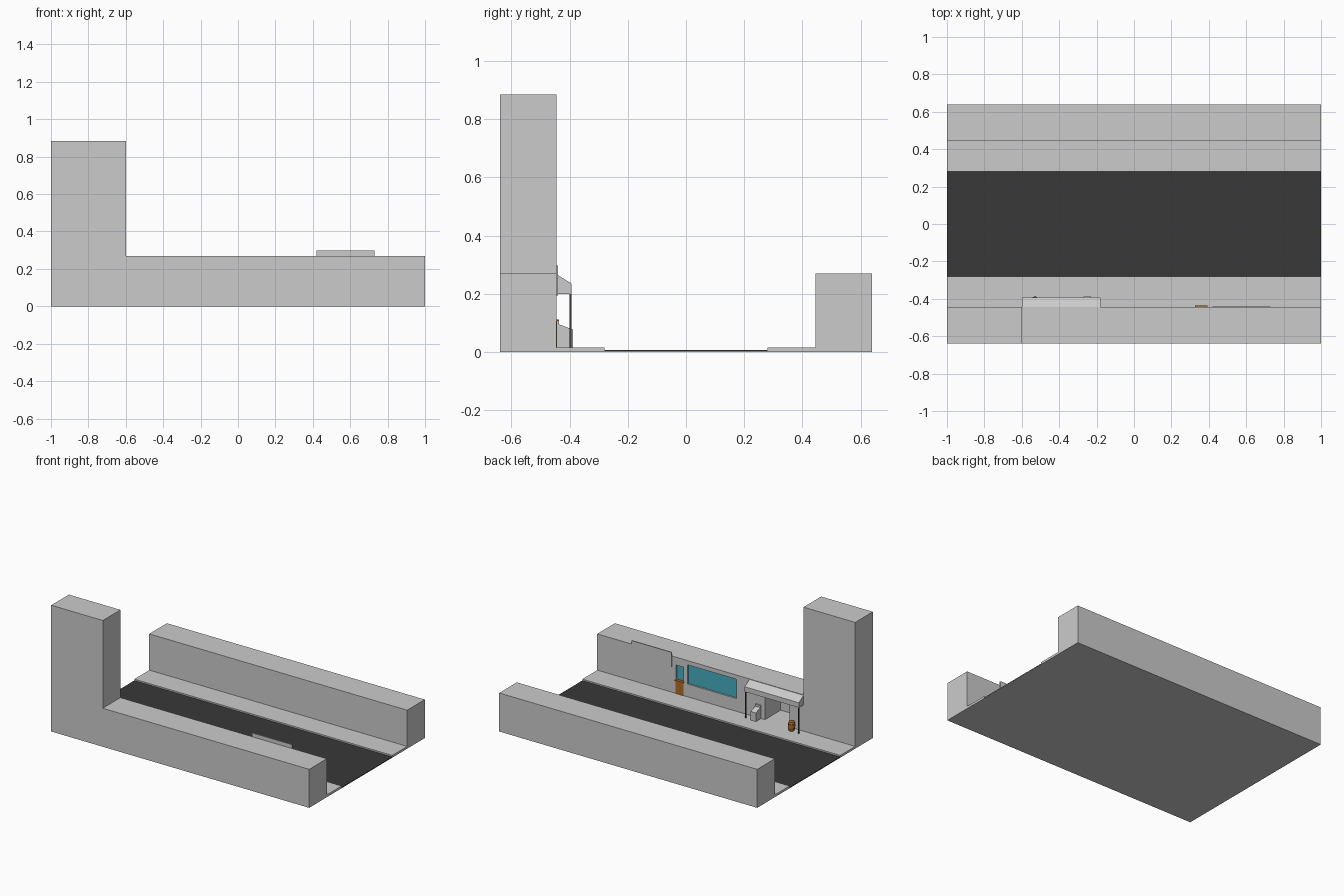
import bpy, bmesh, math

if "Cube" in bpy.data.objects:
    bpy.data.objects.remove(bpy.data.objects["Cube"])


def material(name, rgb):
    m = bpy.data.materials.new(name)
    m.diffuse_color = (*rgb, 1)
    m.use_nodes = True
    m.node_tree.nodes["Principled BSDF"].inputs["Base Color"].default_value = m.diffuse_color
    return m


ASPHALT = material("asphalt", (0.04, 0.04, 0.04))
GLASS = material("glass", (0.06, 0.42, 0.52))
WOOD = material("wood", (0.45, 0.15, 0.02))
IRON = material("iron", (0.05, 0.05, 0.05))


def finish(name, bm, mat=None):
    bmesh.ops.recalc_face_normals(bm, faces=bm.faces)
    me = bpy.data.meshes.new(name)
    bm.to_mesh(me)
    bm.free()
    ob = bpy.data.objects.new(name, me)
    bpy.context.collection.objects.link(ob)
    if mat:
        me.materials.append(mat)
    return ob


def prism(name, x0, x1, profile, mat=None):
    """Extrude a (y, z) profile along x."""
    bm = bmesh.new()
    face = bm.faces.new([bm.verts.new((x0, y, z)) for y, z in profile])
    ext = bmesh.ops.extrude_face_region(bm, geom=[face])
    verts = [v for v in ext["geom"] if isinstance(v, bmesh.types.BMVert)]
    bmesh.ops.translate(bm, verts=verts, vec=(x1 - x0, 0, 0))
    return finish(name, bm, mat)


def box(name, x, y, z, mat=None):
    return prism(name, x[0], x[1],
                 [(y[0], z[0]), (y[1], z[0]), (y[1], z[1]), (y[0], z[1])], mat)


def lathe(name, centre, profile, sides, mat):
    """Spin an (r, z) profile about a vertical axis."""
    bm = bmesh.new()
    rings = [[bm.verts.new((centre[0] + r * math.cos(2 * math.pi * i / sides),
                            centre[1] + r * math.sin(2 * math.pi * i / sides), z))
              for i in range(sides)] for r, z in profile]
    for a, b in zip(rings, rings[1:]):
        for i in range(sides):
            j = (i + 1) % sides
            bm.faces.new((a[i], a[j], b[j], b[i]))
    bm.faces.new(rings[0])
    bm.faces.new(rings[-1])
    return finish(name, bm, mat)


WALL = -0.445   # street face of the shop row
KERB = 0.016    # pavement height

# Ground, road and pavements
box("ground", (-1, 1), (-0.64, 0.64), (0, 0.003))
box("road", (-1, 1), (-0.28, 0.28), (0.003, 0.006), ASPHALT)
box("shop_pavement", (-1, 1), (-0.64, -0.28), (0.003, KERB))
box("far_pavement", (-1, 1), (0.28, 0.64), (0.003, KERB))

# Buildings
box("far_building", (-1, 1), (0.445, 0.64), (KERB, 0.27))
box("tower", (-1, -0.6), (-0.64, WALL), (KERB, 0.885))
shop = box("shop_building", (-0.6, 1), (-0.64, WALL), (KERB, 0.27))

# Openings cut into the shop: alcove, window, doorway
cutters = [
    box("alcove_cutter", (-0.49, -0.30), (-0.62, -0.40), (KERB - 0.01, 0.20)),
    box("window_cutter", (-0.08, 0.30), (-0.46, -0.40), (0.105, 0.24)),
    box("doorway_cutter", (0.33, 0.39), (-0.46, -0.40), (KERB - 0.01, 0.215)),
]
bpy.context.view_layer.objects.active = shop
for c in cutters:
    c.hide_render = True
    mod = shop.modifiers.new("opening", "BOOLEAN")
    mod.operation = "DIFFERENCE"
    mod.solver = "EXACT"
    mod.object = c
    bpy.ops.object.modifier_apply(modifier=mod.name)
    bpy.data.objects.remove(c)

# Window and half door with a ledge
box("window_glass", (-0.08, 0.30), (-0.461, -0.457), (0.105, 0.24), GLASS)
box("door_glass", (0.33, 0.39), (-0.461, -0.457), (0.11, 0.215), GLASS)
box("door_lower", (0.33, 0.39), (-0.46, -0.443), (KERB, 0.107), WOOD)
box("door_ledge", (0.327, 0.393), (-0.46, -0.436), (0.107, 0.112), WOOD)

# Sign board standing above the roof line
box("sign_board", (0.42, 0.73), (-0.447, -0.440), (0.195, 0.297))

# Awning and its posts
prism("awning", -0.6, -0.18,
      [(WALL, 0.20), (-0.393, 0.20), (-0.393, 0.235), (WALL, 0.267)])
for i, x in enumerate((-0.595, -0.185)):
    box(f"awning_post_{i}", (x - 0.004, x + 0.004), (-0.401, -0.394), (KERB, 0.20), IRON)

# Cold chest with a sloping lid
prism("chest", -0.27, -0.23,
      [(-0.442, KERB), (-0.388, KERB), (-0.388, 0.077), (-0.442, 0.097)])
box("chest_back", (-0.27, -0.23), (-0.445, -0.437), (KERB, 0.11))

# Barrel with hoops
B = (-0.53, -0.412)
barrel = lathe("barrel", B, [(0.018, KERB), (0.022, 0.033), (0.024, 0.047),
                             (0.022, 0.062), (0.018, 0.078)], 16, WOOD)
hoops = [lathe(f"barrel_hoop_{i}", B, [(0.0232, z), (0.0232, z + 0.004)], 16, IRON)
         for i, z in enumerate((0.031, 0.060))]
for ob in [barrel] + hoops:
    ob.select_set(True)
bpy.context.view_layer.objects.active = barrel
bpy.ops.object.shade_smooth_by_angle(angle=math.radians(40))
